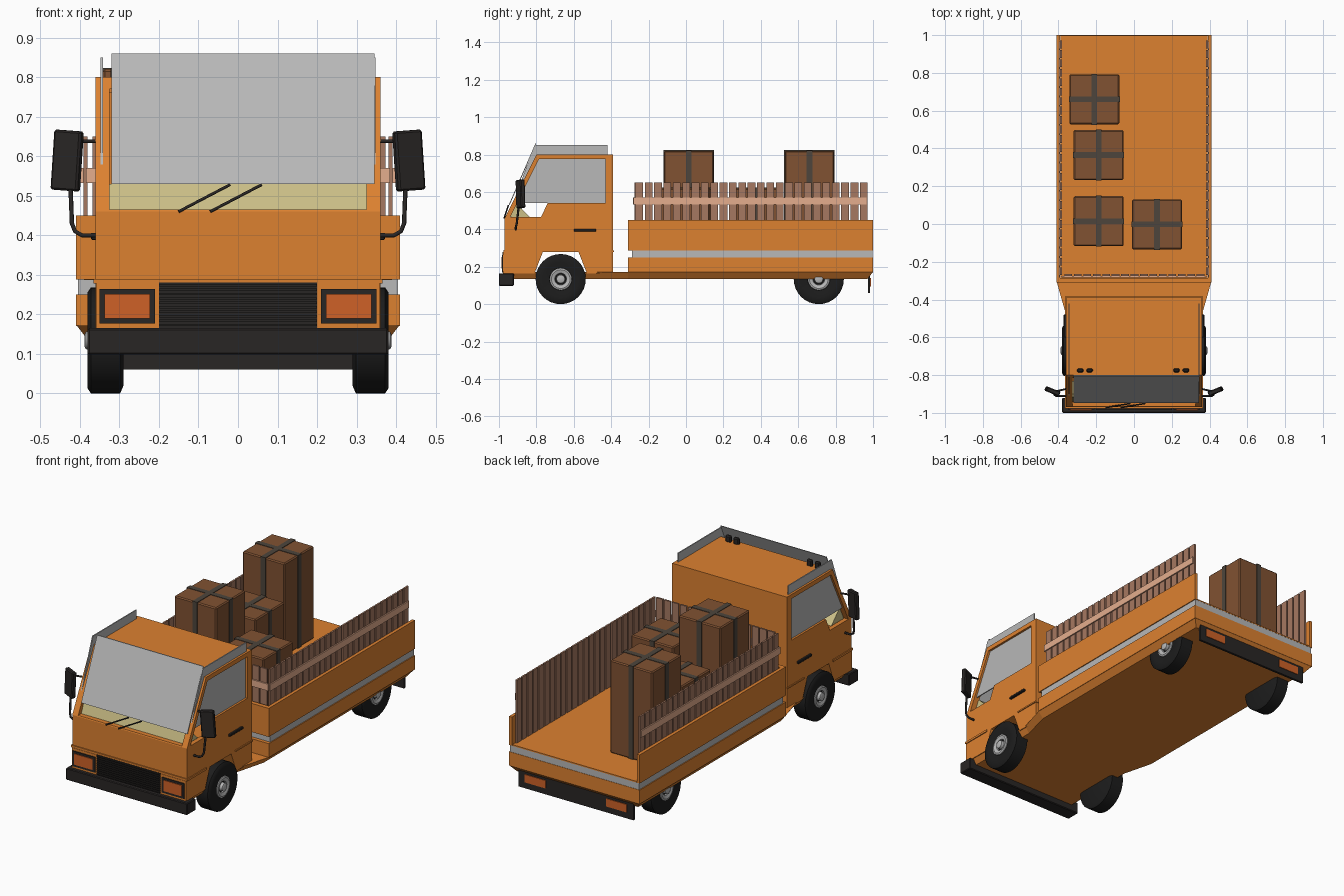
import bpy, bmesh, math
from mathutils import Vector, Matrix

if "Cube" in bpy.data.objects:
    bpy.data.objects.remove(bpy.data.objects["Cube"])


def material(name, r, g, b):
    m = bpy.data.materials.new(name)
    m.diffuse_color = (r, g, b, 1)
    m.use_nodes = True
    m.node_tree.nodes["Principled BSDF"].inputs["Base Color"].default_value = m.diffuse_color
    return m


ORANGE = material("orange_paint", 0.72, 0.22, 0.03)
BLACK = material("black_plastic", 0.022, 0.019, 0.018)
RUBBER = material("rubber", 0.012, 0.012, 0.012)
LAMP = material("lamp_orange", 0.62, 0.12, 0.02)
CREAM = material("cream", 0.6, 0.52, 0.24)
WOOD = material("slat_wood", 0.38, 0.19, 0.12)
PALE = material("rail_wood", 0.78, 0.42, 0.27)
CARD = material("cardboard", 0.22, 0.085, 0.032)
STRAP = material("strap", 0.075, 0.06, 0.045)
GREY = material("grey", 0.48, 0.48, 0.48)


def finish(name, bm, mat):
    bmesh.ops.recalc_face_normals(bm, faces=bm.faces)
    me = bpy.data.meshes.new(name)
    bm.to_mesh(me)
    bm.free()
    ob = bpy.data.objects.new(name, me)
    bpy.context.collection.objects.link(ob)
    if mat:
        me.materials.append(mat)
    return ob


def add_box(bm, x0, x1, y0, y1, z0, z1):
    m = Matrix.Translation(((x0 + x1) / 2, (y0 + y1) / 2, (z0 + z1) / 2)) @ \
        Matrix.Diagonal((x1 - x0, y1 - y0, z1 - z0, 1))
    bmesh.ops.create_cube(bm, size=1, matrix=m)


def boxes(name, mat, *dims, bevel=0):
    bm = bmesh.new()
    for d in dims:
        add_box(bm, *d)
    if bevel:
        bmesh.ops.bevel(bm, geom=bm.edges[:], offset=bevel, segments=1, affect='EDGES')
    return finish(name, bm, mat)


def prism(name, profile, x0, x1, mat):
    """Extrude a (y, z) profile along x."""
    bm = bmesh.new()
    f = bm.faces.new([bm.verts.new((x0, y, z)) for y, z in profile])
    r = bmesh.ops.extrude_face_region(bm, geom=[f])
    bmesh.ops.translate(bm, vec=(x1 - x0, 0, 0),
                        verts=[v for v in r["geom"] if isinstance(v, bmesh.types.BMVert)])
    return finish(name, bm, mat)


def cut(ob, cutter):
    m = ob.modifiers.new("cut", 'BOOLEAN')
    m.operation, m.object, m.solver = 'DIFFERENCE', cutter, 'EXACT'
    bpy.context.view_layer.objects.active = ob
    bpy.ops.object.modifier_apply(modifier=m.name)
    bpy.data.objects.remove(cutter)


def tube(name, pts, r, mat):
    cu = bpy.data.curves.new(name, 'CURVE')
    cu.dimensions, cu.bevel_depth, cu.bevel_resolution, cu.use_fill_caps = '3D', r, 1, True
    sp = cu.splines.new('POLY')
    sp.points.add(len(pts) - 1)
    for p, co in zip(sp.points, pts):
        p.co = (*co, 1)
    ob = bpy.data.objects.new(name, cu)
    bpy.context.collection.objects.link(ob)
    cu.materials.append(mat)
    return ob


def lathe(name, profile, centre, side, mat, n=32):
    """Spin an (offset along x, radius) profile around the axle."""
    bm = bmesh.new()
    vs = [bm.verts.new((side * a, 0, r)) for a, r in profile]
    es = [bm.edges.new(p) for p in zip(vs, vs[1:])]
    bmesh.ops.spin(bm, geom=vs + es, axis=(1, 0, 0), cent=(0, 0, 0),
                   steps=n, angle=math.tau, use_duplicate=False)
    bmesh.ops.remove_doubles(bm, verts=bm.verts, dist=1e-4)
    bmesh.ops.translate(bm, verts=bm.verts, vec=centre)
    ob = finish(name, bm, mat)
    bpy.ops.object.select_all(action='DESELECT')
    ob.select_set(True)
    bpy.context.view_layer.objects.active = ob
    bpy.ops.object.shade_smooth_by_angle(angle=math.radians(35))


# Hollow cab shell with window openings
cab = prism("cab", [(-.97, .165), (-.97, .46), (-.80, .80), (-.39, .80), (-.39, .165), (-.53, .165),
                    (-.575, .28), (-.765, .28), (-.81, .165)], -.36, .36, ORANGE)
cut(cab, prism("cavity", [(-.945, .32), (-.945, .455), (-.785, .78), (-.42, .78), (-.42, .32)], -.335, .335, None))
cut(cab, prism("side_windows", [(-.94, .465), (-.787, .775), (-.43, .775), (-.43, .54), (-.74, .54),
                                (-.775, .465)], -.5, .5, None))
cut(cab, boxes("front_window", None, (-.325, .325, -1.1, -.795, .465, .77)))

# Glass panes, standing slightly proud of the roof
prism("windscreen", [(-.948, .53), (-.805, .86), (-.80, .86), (-.943, .53)], -.32, .345, GREY)
for s in (-1, 1):
    prism("side_pane", [(-.925, .54), (-.81, .85), (-.42, .85), (-.42, .54)], s * .342, s * .348, GREY)
prism("dashboard", [(-.94, .46), (-.915, .53), (-.90, .53), (-.83, .46)], -.33, .33, CREAM)

# Seam ledge, door lines and handles
boxes("cab_ledge", ORANGE, (-.365, .365, -.976, -.80, .278, .29), (-.365, .365, -.54, -.385, .28, .288))
for s in (-1, 1):
    a, b = sorted((s * .355, s * .372))
    boxes("door_handle", BLACK, (a, b, -.60, -.48, .388, .402), bevel=.003)

# Grille, headlights and bumper
boxes("grille", BLACK, (-.2, .2, -.978, -.95, .165, .28),
      *[(-.2, .2, -.984, -.97, .170 + i * .0112, .176 + i * .0112) for i in range(10)])
for s in (-1, 1):
    def span(a, b):
        return sorted((s * a, s * b))
    boxes("headlight_panel", ORANGE, (*span(.2, .358), -.978, -.95, .165, .278))
    boxes("headlight_frame", BLACK, (*span(.21, .35), -.983, -.96, .177, .264))
    boxes("headlight", LAMP, (*span(.223, .338), -.987, -.96, .19, .252))
boxes("front_bumper", BLACK, (-.38, .38, -1, -.92, .098, .165), bevel=.004)

# Wipers
for x in (-.15, -.07):
    tube("wiper", [(x, -.972, .46), (x + .13, -.95, .528)], .004, BLACK)

# Mirrors and their arms
for s in (-1, 1):
    tube("mirror_arm", [(s * .35, -.91, .40), (s * .395, -.91, .40), (s * .412, -.91, .41),
                        (s * .42, -.905, .43), (s * .425, -.89, .56)], .006, BLACK)
    tube("mirror_strut", [(s * .345, -.87, .638), (s * .41, -.885, .638)], .005, BLACK)
    m = boxes("mirror", BLACK, (-.037, .037, -.013, .013, -.076, .076), bevel=.005)
    m.location = (s * .432, -.885, .589)
    m.rotation_euler = (0, math.radians(-4 * s), math.radians(22 * s))

# Roof lamps behind the windscreen
for x in (-.285, -.235, .225, .275):
    boxes("roof_lamp", BLACK, (x - .017, x + .017, -.785, -.765, .795, .835), bevel=.006)

# Chassis with tapered outline and chamfered bottom
bm = bmesh.new()
outline = [(.36, -.95), (.36, -.48), (.408, -.31), (.408, 1)]
outline += [(-x, y) for x, y in reversed(outline)]
rings = [[bm.verts.new((x * k, y - (.03 if y > .9 and z < .15 else 0), z)) for x, y in outline]
         for z, k in ((.135, .93), (.172, 1))]
for r in rings:
    bm.faces.new(r)
for i in range(len(outline)):
    j = (i + 1) % len(outline)
    bm.faces.new((rings[0][i], rings[0][j], rings[1][j], rings[1][i]))
finish("chassis", bm, ORANGE)

# Load bed: lower body, grey band, floor and three walls
boxes("bed_base", ORANGE, (-.41, .41, -.31, 1, .171, .25))
boxes("bed_band", GREY, (-.405, .405, -.29, .998, .25, .288))
boxes("bed_floor", ORANGE, (-.39, .39, -.30, .999, .287, .294))
boxes("bed_walls", ORANGE, (-.41, -.392, -.31, 1, .288, .45), (.392, .41, -.31, 1, .288, .45),
      (-.392, .392, -.31, -.285, .288, .45))

# Slatted fences with rails
N, PITCH = 25, 1.25 / 25
for s in (-1, 1):
    a, b = sorted((s * .381, s * .391))
    boxes("side_slats", WOOD, *[(a, b, -.27 + i * PITCH, -.27 + i * PITCH + .041, .29, .65) for i in range(N)])
    a, b = sorted((s * .391, s * .398))
    boxes("side_rail", PALE, (a, b, -.28, .965, .532, .57))
boxes("front_slats", WOOD, *[(-.368 + i * .05, -.327 + i * .05, -.275, -.265, .29, .65) for i in range(15)])
boxes("front_rail", PALE, (-.385, .385, -.283, -.275, .532, .57))

# Strapped cargo boxes
for x, y, top in ((-.21, .66, .82), (-.187, .365, .62), (-.187, .015, .82), (.122, -.002, .62)):
    h = .132
    boxes("cargo_box", CARD, (x - h, x + h, y - h, y + h, .294, top), bevel=.006)
    w, e = .015, h + .003
    boxes("cargo_straps", STRAP, (x - w, x + w, y - e, y + e, .295, top + .003),
          (x - e, x + e, y - w, y + w, .295, top + .0025))

# Rear plate with lamps
boxes("rear_plate", BLACK, (-.36, .36, .972, .985, .06, .172))
for s in (-1, 1):
    a, b = sorted((s * .19, s * .32))
    boxes("tail_lamp", LAMP, (a, b, .98, .989, .095, .14))

# Wheels
for s in (-1, 1):
    for y in (-.67, .71):
        c = Vector((s * .335, y, .134))
        lathe("tyre", [(-.045, 0), (-.045, .115), (-.037, .134), (.037, .134), (.045, .122), (.045, .095),
                       (.04, .06), (.03, .055), (.03, 0)], c, s, RUBBER)
        lathe("rim", [(.03, .06), (.043, .058), (.046, .05), (.04, .032), (.03, .03)], c, s, GREY)
        lathe("hub_cap", [(.03, .024), (.05, .022), (.053, .016), (.053, 0)], c, s, GREY)
